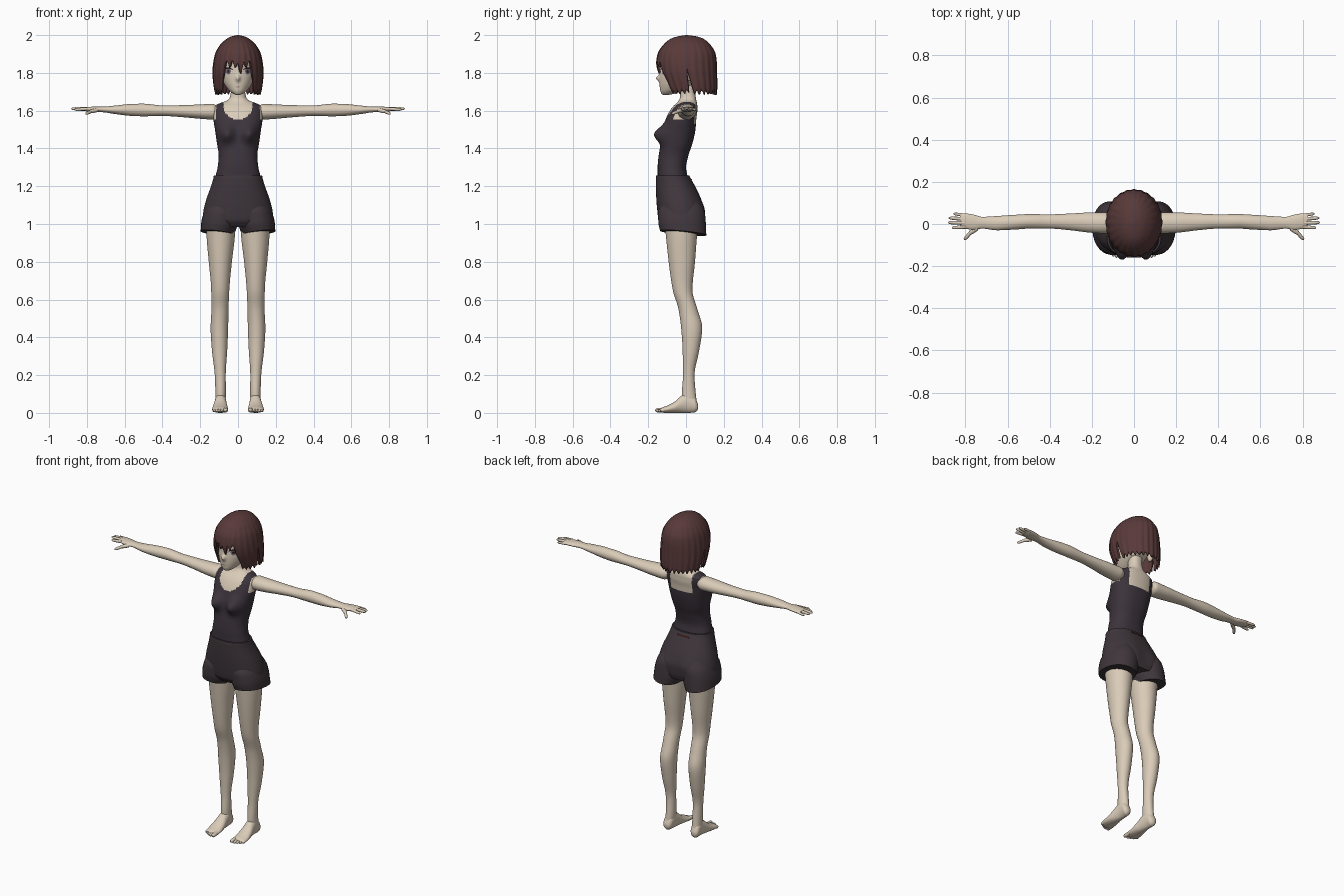
import bpy, bmesh, math
from mathutils import Vector, Matrix
from mathutils.bvhtree import BVHTree

cube = bpy.data.objects.get("Cube")
if cube:
    bpy.data.objects.remove(cube, do_unlink=True)


def material(name, r, g, b):
    m = bpy.data.materials.new(name)
    m.use_nodes = True
    m.diffuse_color = (r, g, b, 1)
    bsdf = m.node_tree.nodes["Principled BSDF"]
    bsdf.inputs["Base Color"].default_value = (r, g, b, 1)
    bsdf.inputs["Roughness"].default_value = 0.8
    return m


SKIN = material("skin", 0.70, 0.60, 0.48)
HAIR = material("dark red brown hair", 0.10, 0.042, 0.042)
TOP = material("charcoal top", 0.045, 0.034, 0.045)
SHORTS = material("charcoal shorts", 0.05, 0.037, 0.044)
WHITE = material("eye white", 0.72, 0.68, 0.66)
IRIS = material("grey violet iris", 0.20, 0.15, 0.19)
DARK = material("dark lash", 0.03, 0.015, 0.017)
LIP = material("lip", 0.45, 0.25, 0.21)
RED = material("red stitch", 0.25, 0.04, 0.03)


def finish(name, bm, mats, mirror=False, thickness=0):
    bmesh.ops.recalc_face_normals(bm, faces=bm.faces)
    me = bpy.data.meshes.new(name)
    bm.to_mesh(me)
    bm.free()
    ob = bpy.data.objects.new(name, me)
    bpy.context.collection.objects.link(ob)
    for m in mats:
        me.materials.append(m)
    bpy.context.view_layer.objects.active = ob
    ob.select_set(True)
    bpy.ops.object.shade_smooth_by_angle(angle=math.radians(50))
    ob.select_set(False)
    if thickness:
        solid = ob.modifiers.new("thickness", 'SOLIDIFY')
        solid.thickness, solid.offset = thickness, -1
    if mirror:
        ob.modifiers.new("mirror", 'MIRROR')
    return ob


def sample(rings, p):
    """Smooth, overshoot-free interpolation of ring extents at position p."""
    n = len(rings)
    i = 0
    while i < n - 2 and p > rings[i + 1][0]:
        i += 1
    h = rings[i + 1][0] - rings[i][0]
    u = min(max((p - rings[i][0]) / h, 0), 1)
    out = []
    for k in range(1, len(rings[0])):
        def slope(j):
            j = min(max(j, 0), n - 2)
            return (rings[j + 1][k] - rings[j][k]) / (rings[j + 1][0] - rings[j][0])

        def tangent(j):
            a, b = slope(j - 1), slope(j)
            return 2 * a * b / (a + b) if a * b > 0 else 0
        a, b = rings[i][k], rings[i + 1][k]
        ma, mb = tangent(i) * h, tangent(i + 1) * h
        out.append(a + u * ma + u * u * (3 * (b - a) - 2 * ma - mb)
                   + u ** 3 * (2 * (a - b) + ma + mb))
    return out


def skin_rows(bm, rows):
    for lo, hi in zip(rows, rows[1:]):
        for j in range(len(lo)):
            k = (j + 1) % len(lo)
            bm.faces.new((lo[j], lo[k], hi[k], hi[j]))


def loft(axis, rings, segs=32, sub=5, power=2.0, move=None):
    """Closed body through rings of (position, a min, a max, b min, b max)."""
    rings = sorted(rings)
    order = {'x': (2, 0, 1), 'y': (0, 2, 1), 'z': (0, 1, 2)}[axis]
    bm = bmesh.new()
    rows = []
    steps = [a[0] + (b[0] - a[0]) * s / sub for a, b in zip(rings, rings[1:]) for s in range(sub)]
    for p in steps + [rings[-1][0]]:
        a0, a1, b0, b1 = sample(rings, p)
        row = []
        for j in range(segs):
            t = math.tau * (j + 0.5) / segs
            c, s = math.cos(t), math.sin(t)
            c = math.copysign(abs(c) ** (2 / power), c)
            s = math.copysign(abs(s) ** (2 / power), s)
            abp = ((a0 + a1) / 2 + c * (a1 - a0) / 2, (b0 + b1) / 2 + s * (b1 - b0) / 2, p)
            co = Vector([abp[o] for o in order])
            if move:
                move(co, s)
            row.append(bm.verts.new(co))
        rows.append(row)
    skin_rows(bm, rows)
    bm.faces.new(rows[0])
    bm.faces.new(rows[-1])
    return bm


def sym(*rings):
    return [(z, -h, h, f, b) for z, h, f, b in rings]


def bump(co, bx, bz, sx, sz, amount):
    co.y += amount * math.exp(-((abs(co.x) - bx) / sx) ** 2 - ((co.z - bz) / sz) ** 2)


# Torso with neck; the sleeveless top is coloured by neckline and armhole rules
def bust(co, s):
    if s < 0:
        bump(co, 0.062, 1.475, 0.04, 0.045, -0.052 * min(1, -2 * s))


def in_top(c):
    x = abs(c.x)
    if c.z > 1.65 or (c.z > 1.55 and x > 0.115):
        return False
    return x > 0.076 or c.z < (1.55 + 9 * x * x if c.y < 0.005 else 1.53)


bm = loft('z', sym((1.18, .125, -.148, .015), (1.25, .119, -.15, .008), (1.30, .108, -.15, 0),
                   (1.36, .102, -.145, .012), (1.43, .112, -.132, .035), (1.50, .122, -.122, .05),
                   (1.56, .13, -.105, .055), (1.60, .13, -.085, .06), (1.625, .122, -.066, .06),
                   (1.64, .095, -.05, .058), (1.652, .062, -.04, .055), (1.67, .044, -.032, .052),
                   (1.70, .038, -.03, .047), (1.78, .038, -.03, .047)),
          segs=96, sub=8, power=2.3, move=bust)
for f in bm.faces:
    f.material_index = int(in_top(f.calc_center_median()))
finish("torso_and_top", bm, [SKIN, TOP])


# Shorts: hips and two flared legs with a sloping hem
def seat(co, s):
    if s > 0:
        bump(co, 0.08, 1.06, 0.05, 0.07, 0.012 * s)


def hem(co, s):
    co.z += max(0, (1.05 - co.z) / 0.1) * ((co.x - 0.1) * 0.12 - co.y * 0.1)


bm = loft('z', sym((.985, .17, -.12, .085), (1.02, .188, -.145, .093), (1.07, .183, -.152, .095),
                   (1.13, .168, -.157, .08), (1.20, .143, -.16, .048), (1.24, .131, -.16, .026),
                   (1.257, .128, -.158, .018)), segs=64, power=2.2, move=seat)
finish("shorts_hips", bm, [SHORTS])
bm = loft('z', [(.95, .022, .198, -.138, .108), (1.0, .004, .195, -.147, .106),
                (1.06, .002, .182, -.148, .1), (1.12, .02, .15, -.12, .07)], power=2.2, move=hem)
finish("shorts_legs", bm, [SHORTS], mirror=True)
bm = bmesh.new()
bmesh.ops.create_cube(bm, size=1, matrix=Matrix.Translation((0, 0.028, 1.236))
                      @ Matrix.Diagonal((0.08, 0.009, 0.004, 1)))
finish("waist_stitch", bm, [RED])

# Legs and feet
bm = loft('z', [(.05, .067, .12, -.022, .058), (.10, .064, .12, -.022, .052),
                (.20, .065, .123, -.016, .045), (.33, .057, .138, -.018, .07),
                (.45, .052, .145, -.026, .086), (.55, .05, .141, -.04, .06),
                (.65, .046, .142, -.07, .034), (.80, .032, .155, -.092, .048),
                (.95, .015, .167, -.108, .06), (1.02, .012, .168, -.115, .07)])
finish("legs", bm, [SKIN], mirror=True)
bm = loft('y', [(-.138, .06, .13, .004, .02), (-.125, .053, .136, .001, .029),
                (-.10, .052, .137, 0, .038), (-.06, .055, .133, 0, .06),
                (-.025, .06, .126, 0, .09), (.01, .063, .122, 0, .11),
                (.045, .066, .122, .002, .085), (.058, .074, .116, .01, .06),
                (.064, .085, .106, .02, .045)])
finish("feet", bm, [SKIN], mirror=True)


# Toes and fingers as tapered tubes, drawn on both sides
def digits(name, segments):
    cu = bpy.data.curves.new(name, 'CURVE')
    cu.dimensions = '3D'
    cu.bevel_depth, cu.bevel_resolution, cu.use_fill_caps = 1, 3, True
    for start, end, r in segments:
        a, b = Vector(start), Vector(end)
        for side in (1, -1):
            sp = cu.splines.new('POLY')
            stations = ((0, 1), (.5, 1), (.8, .9), (.94, .65), (1, .25))
            sp.points.add(len(stations) - 1)
            for pt, (u, k) in zip(sp.points, stations):
                v = a.lerp(b, u)
                pt.co = (v.x * side, v.y, v.z, 1)
                pt.radius = r * k
            sp.use_smooth = True
    cu.materials.append(SKIN)
    bpy.context.collection.objects.link(bpy.data.objects.new(name, cu))


toes = []
for i in range(5):
    r = 0.0125 if i == 0 else 0.009 - i * 0.0004
    x = 0.066 + (0.004 if i else 0) + i * 0.0148
    toes.append(((x, -0.115, 0.016), (x - 0.002, -0.163 + 0.002 * i * i, r + 0.001), r))
digits("toes", toes)
digits("fingers", [((.80, -.014, 1.61), (.865, -.018, 1.605), .0085),
                   ((.80, .005, 1.611), (.883, .007, 1.61), .009),
                   ((.80, .023, 1.61), (.88, .029, 1.609), .0085),
                   ((.80, .041, 1.607), (.858, .049, 1.604), .0075),
                   ((.745, -.02, 1.604), (.785, -.048, 1.594), .011),
                   ((.778, -.043, 1.596), (.806, -.075, 1.583), .0085)])

# Arms running into the palms
bm = loft('x', [(.105, -.03, .04, 1.565, 1.622), (.135, -.045, .055, 1.553, 1.636),
                (.20, -.042, .055, 1.557, 1.633), (.30, -.03, .05, 1.566, 1.629),
                (.40, -.022, .046, 1.572, 1.628), (.50, -.022, .047, 1.57, 1.637),
                (.56, -.026, .044, 1.572, 1.636), (.65, -.03, .038, 1.582, 1.627),
                (.72, -.022, .034, 1.592, 1.621), (.76, -.028, .044, 1.593, 1.621),
                (.80, -.022, .05, 1.596, 1.62), (.825, -.014, .046, 1.602, 1.617)])
finish("arms", bm, [SKIN], mirror=True)


# Head with a small nose
def nose(co, s):
    if s < 0:
        bump(co, 0, 1.772, 0.011, 0.016, -0.02)
        bump(co, 0.055, 1.81, 0.03, 0.022, 0.005)


bm = loft('z', sym((1.684, .012, -.122, -.09), (1.69, .026, -.13, -.06), (1.71, .05, -.137, -.01),
                   (1.75, .077, -.14, .06), (1.80, .092, -.139, .1), (1.85, .098, -.136, .12),
                   (1.90, .094, -.12, .12), (1.95, .068, -.08, .09), (1.975, .03, -.03, .04)),
          segs=96, sub=8, move=nose)
face = BVHTree.FromBMesh(bm)
finish("head", bm, [SKIN])
bm = bmesh.new()
bmesh.ops.create_uvsphere(bm, u_segments=16, v_segments=10, radius=1,
                          matrix=Matrix.Translation((0.103, 0.02, 1.79))
                          @ Matrix.Diagonal((0.016, 0.022, 0.034, 1)))
finish("ears", bm, [SKIN], mirror=True)


# Painted face details: thin discs laid on the head surface
def decal(name, cx, cz, rx, rz, mat, lift, mirror=True, arch=0):
    bm = bmesh.new()
    rows = []
    for k in (0.05, 0.5, 1):
        row = []
        for j in range(24):
            t = math.tau * j / 24
            x = cx + k * rx * math.cos(t)
            z = cz + k * rz * math.sin(t) - arch * (k * math.cos(t)) ** 2
            hit = face.ray_cast(Vector((x, -1, z)), Vector((0, 1, 0)))[0]
            row.append(bm.verts.new((x, (hit.y if hit else -0.1) - lift, z)))
        rows.append(row)
    skin_rows(bm, rows)
    bm.faces.new(rows[0])
    finish(name, bm, [mat], mirror)


decal("eye_whites", .052, 1.808, .023, .017, WHITE, .0015)
decal("irises", .051, 1.808, .013, .017, IRIS, .0025)
decal("pupils", .051, 1.808, .006, .009, DARK, .0035)
decal("upper_lashes", .053, 1.825, .027, .004, DARK, .0035, arch=.01)
decal("mouth", 0, 1.726, .015, .0025, LIP, .0015, mirror=False)

# Bob haircut: columns of a shell, each ending at its own strand tip
HAIR_RINGS = sym((1.68, .122, -.1, .163), (1.75, .132, -.128, .164), (1.80, .134, -.148, .163),
                 (1.85, .13, -.156, .162), (1.90, .12, -.149, .156), (1.95, .093, -.118, .128),
                 (1.98, .06, -.082, .093), (1.993, .035, -.045, .057), (2.0, .004, 0, .008))


def zigzag(t, n):
    return abs((t * n) % 1 - 0.5) * 2


def hairline(t):
    a = abs(t)
    fringe = 1.825 + 0.045 * zigzag(t, 4.2) - 0.035 * math.exp(-((t - 0.1) / 0.12) ** 2)
    lock = 1.685 + 0.025 * zigzag(t, 5)
    if a < 0.72:
        u = max(0, (a - 0.56) / 0.16)
        return fringe + (lock - fringe) * u
    if a < 1.7:
        return lock + 0.13 * max(0, 1 - abs(a - 1.57) / 0.1)
    return lock - 0.003 * zigzag(t, 11)


bm = bmesh.new()
rows = []
for i in range(29):
    s = i / 28
    row = []
    for j in range(240):
        t = math.tau * j / 240 - math.pi
        z = 2.0 - (2.0 - hairline(t)) * s ** 1.8
        x0, x1, y0, y1 = sample(HAIR_RINGS, z)
        k = 1 + 0.014 * s * math.cos(24 * t)
        row.append(bm.verts.new((x1 * k * math.sin(t),
                                 (y0 + y1) / 2 - (y1 - y0) / 2 * k * math.cos(t), z)))
    rows.append(row)
skin_rows(bm, rows)
bm.faces.new(rows[0])
finish("bob_hair", bm, [HAIR], thickness=0.01)
